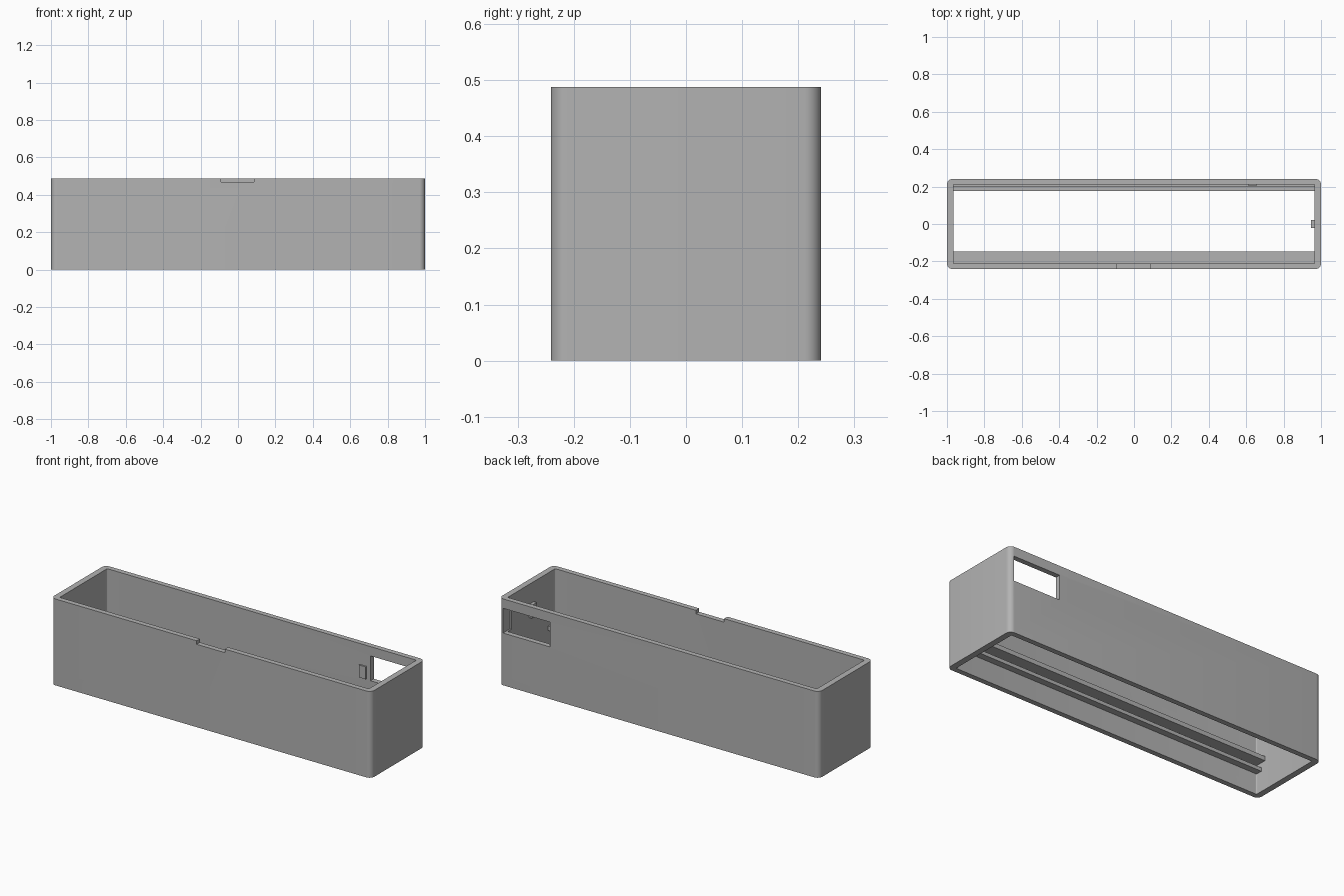
import bpy
import bmesh
from math import radians

default = bpy.data.objects.get("Cube")
if default:
    bpy.data.objects.remove(default, do_unlink=True)

grey = bpy.data.materials.new("plain grey")
grey.use_nodes = True
colour = (0.45, 0.45, 0.45, 1)
grey.diffuse_color = colour
grey.node_tree.nodes["Principled BSDF"].inputs["Base Color"].default_value = colour


def box(name, xs, ys, zs, radius=0):
    """Box between the given limits, with optional rounded upright edges."""
    bm = bmesh.new()
    bmesh.ops.create_cube(bm, size=1)
    for v in bm.verts:
        v.co = [lim[0] if c < 0 else lim[1] for c, lim in zip(v.co, (xs, ys, zs))]
    if radius:
        upright = [e for e in bm.edges
                   if abs(e.verts[0].co.z - e.verts[1].co.z) > 0.01]
        bmesh.ops.bevel(bm, geom=upright, offset=radius, segments=8,
                        profile=0.5, affect='EDGES')
    mesh = bpy.data.meshes.new(name)
    bm.to_mesh(mesh)
    bm.free()
    mesh.materials.append(grey)
    obj = bpy.data.objects.new(name, mesh)
    bpy.context.collection.objects.link(obj)
    return obj


def activate(obj):
    bpy.ops.object.select_all(action='DESELECT')
    obj.select_set(True)
    bpy.context.view_layer.objects.active = obj


def cut(target, cutter):
    """Subtract the cutter from the target and discard it."""
    cutter.hide_render = True
    mod = target.modifiers.new("cut", 'BOOLEAN')
    mod.operation = 'DIFFERENCE'
    mod.solver = 'EXACT'
    mod.object = cutter
    activate(target)
    bpy.ops.object.modifier_apply(modifier=mod.name)
    bpy.data.objects.remove(cutter, do_unlink=True)


# Sizes
height = 0.488
half_x, half_y = 1.0, 0.241
in_x, in_y = 0.966, 0.212

# Outer shell, open at top and bottom
shell = box("case_shell", (-half_x, half_x), (-half_y, half_y), (0, height), 0.03)
cut(shell, box("cavity", (-in_x, in_x), (-in_y, in_y), (-0.1, height + 0.1), 0.006))

# Window in the back wall and finger notch in the front rim
cut(shell, box("window", (0.68, 0.975), (0.18, 0.3), (0.295, 0.435)))
cut(shell, box("notch", (-0.09, 0.086), (-0.3, -0.19), (0.468, height + 0.1)))
activate(shell)
bpy.ops.object.shade_smooth_by_angle(angle=radians(30))

# Pairs of guide rails along the long walls
rail_x = (-in_x - 0.01, in_x + 0.01)
upper, lower = (0.163, 0.188), (0.115, 0.135)
box("front_upper_rail", rail_x, (-in_y - 0.01, -0.148), upper)
box("front_lower_rail", rail_x, (-in_y - 0.01, -0.175), lower)
box("back_upper_rail", rail_x, (0.198, in_y + 0.01), upper)
box("back_lower_rail", rail_x, (0.177, in_y + 0.01), lower)

# Small catches on the inner walls
box("back_catch", (0.613, 0.656), (0.203, in_y + 0.01), (0.3, 0.37))
box("end_catch", (0.947, in_x + 0.01), (-0.021, 0.021), (0.3, 0.375))
